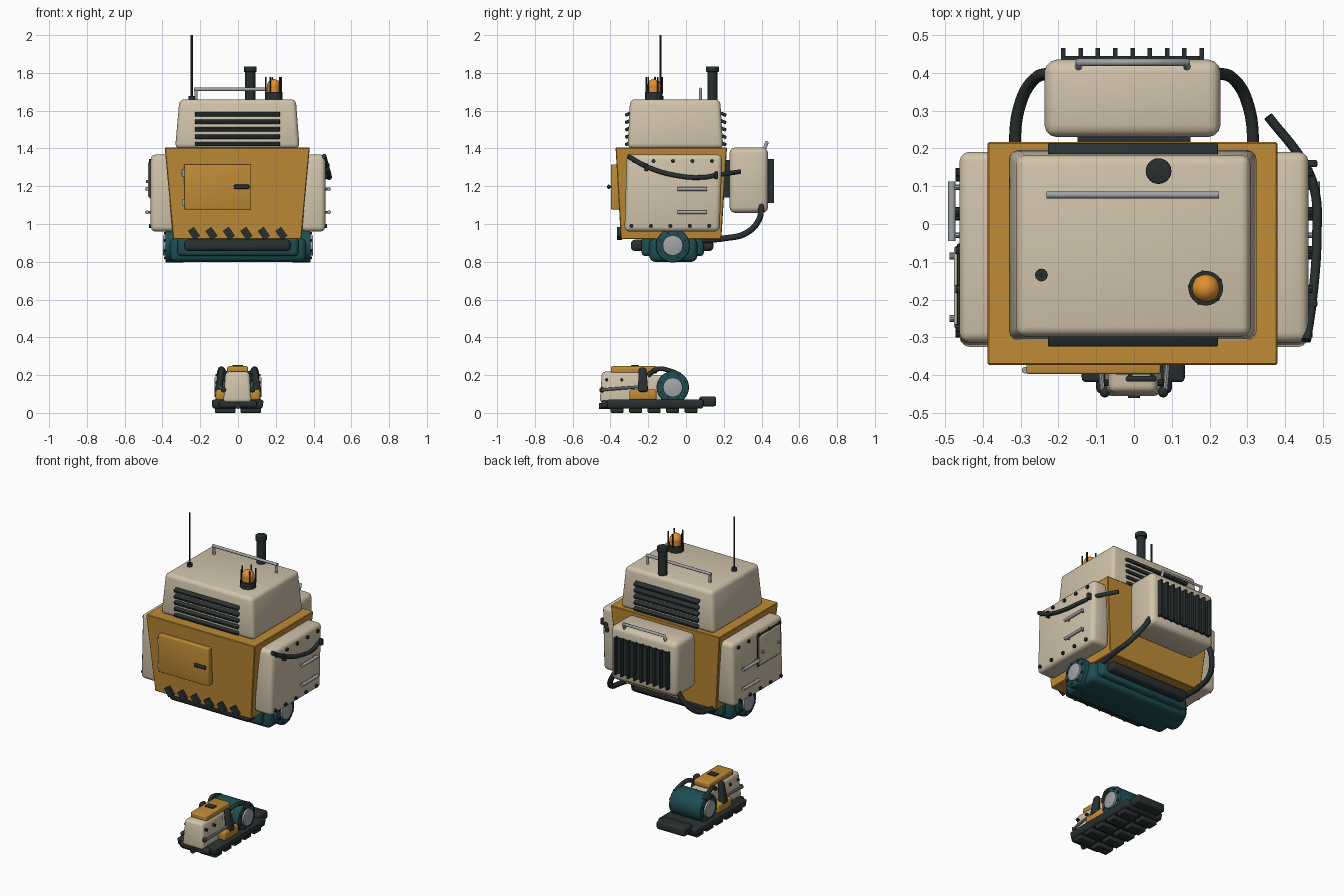
import bpy, bmesh, math
from mathutils import Matrix, Vector

if "Cube" in bpy.data.objects:
    bpy.data.objects.remove(bpy.data.objects["Cube"])


def material(name, r, g, b):
    m = bpy.data.materials.new(name)
    m.diffuse_color = (r, g, b, 1)
    m.use_nodes = True
    m.node_tree.nodes["Principled BSDF"].inputs["Base Color"].default_value = m.diffuse_color
    return m


CREAM = material("cream", 0.64, 0.55, 0.41)
OCHRE = material("ochre", 0.52, 0.26, 0.036)
DARK = material("charcoal", 0.022, 0.030, 0.030)
TEAL = material("teal", 0.013, 0.075, 0.085)
STEEL = material("steel", 0.36, 0.37, 0.38)
AMBER = material("amber", 0.75, 0.28, 0.03)


def finish(name, bm, mat):
    """Turn a bmesh into an object, smooth with sharp edges kept."""
    bmesh.ops.recalc_face_normals(bm, faces=bm.faces)
    for f in bm.faces:
        f.smooth = True
    for e in bm.edges:
        e.smooth = len(e.link_faces) == 2 and e.calc_face_angle(0) < math.radians(32)
    me = bpy.data.meshes.new(name)
    bm.to_mesh(me)
    bm.free()
    me.materials.append(mat)
    ob = bpy.data.objects.new(name, me)
    bpy.context.collection.objects.link(ob)
    return ob


def frustum(name, low, high, z0, z1, mat, bevel=0.0, rot=None, seg=3):
    """Tapered box; low and high are (x0, x1, y0, y1) rectangles."""
    bm = bmesh.new()
    rings = []
    for (x0, x1, y0, y1), z in ((low, z0), (high, z1)):
        rings.append([bm.verts.new(p) for p in ((x0, y0, z), (x1, y0, z), (x1, y1, z), (x0, y1, z))])
    a, b = rings
    bm.faces.new(a[::-1])
    bm.faces.new(b)
    for i in range(4):
        j = (i + 1) % 4
        bm.faces.new((a[i], a[j], b[j], b[i]))
    if bevel:
        bmesh.ops.bevel(bm, geom=bm.edges[:], offset=bevel, segments=seg, profile=0.5, affect='EDGES')
    if rot:
        c = Vector(((low[0] + low[1]) / 2, (low[2] + low[3]) / 2, (z0 + z1) / 2))
        bmesh.ops.rotate(bm, verts=bm.verts, cent=c, matrix=Matrix.Rotation(rot[0], 3, rot[1]))
    return finish(name, bm, mat)


def box(name, x0, x1, y0, y1, z0, z1, mat, bevel=0.0, rot=None):
    r = (min(x0, x1), max(x0, x1), y0, y1)
    return frustum(name, r, r, z0, z1, mat, bevel, rot)


def cyl(name, p, q, r, mat, sides=24, r2=None, bevel=0.0):
    """Cylinder or cone from point p to point q."""
    p, q = Vector(p), Vector(q)
    d = q - p
    bm = bmesh.new()
    bmesh.ops.create_cone(bm, cap_ends=True, segments=sides, radius1=r, radius2=r if r2 is None else r2, depth=d.length)
    if bevel:
        rim = [e for e in bm.edges if any(len(f.verts) > 4 for f in e.link_faces)]
        bmesh.ops.bevel(bm, geom=rim, offset=bevel, segments=2, profile=0.5, affect='EDGES')
    m = Matrix.Translation((p + q) / 2) @ Vector((0, 0, 1)).rotation_difference(d).to_matrix().to_4x4()
    bmesh.ops.transform(bm, verts=bm.verts, matrix=m)
    return finish(name, bm, mat)


def ball(name, c, r, mat):
    bm = bmesh.new()
    bmesh.ops.create_uvsphere(bm, u_segments=20, v_segments=12, radius=r)
    bmesh.ops.translate(bm, verts=bm.verts, vec=c)
    return finish(name, bm, mat)


def tube(name, pts, r, mat, smooth=True):
    """Round hose or bent rod through the points."""
    cu = bpy.data.curves.new(name, 'CURVE')
    cu.dimensions = '3D'
    cu.bevel_depth = r
    cu.bevel_resolution = 3
    cu.use_fill_caps = True
    cu.resolution_u = 8
    if smooth:
        sp = cu.splines.new('BEZIER')
        sp.bezier_points.add(len(pts) - 1)
        for bp, p in zip(sp.bezier_points, pts):
            bp.co = p
            bp.handle_left_type = bp.handle_right_type = 'AUTO'
    else:
        sp = cu.splines.new('POLY')
        sp.points.add(len(pts) - 1)
        for sp_p, p in zip(sp.points, pts):
            sp_p.co = (*p, 1)
    cu.materials.append(mat)
    ob = bpy.data.objects.new(name, cu)
    bpy.context.collection.objects.link(ob)
    bpy.context.view_layer.objects.active = ob
    ob.select_set(True)
    bpy.ops.object.convert(target='MESH')
    ob.select_set(False)
    return ob


# Main hull and upper cabin
frustum("hull", (-.343, .335, -.345, .187), (-.388, .38, -.373, .217), .92, 1.405, OCHRE, .004, seg=1)
frustum("cabin", (-.333, .326, -.309, .197), (-.31, .306, -.296, .181), 1.40, 1.66, CREAM, .024)

# Louvre slats on cabin front and back
for i in range(5):
    z = 1.425 + i * .039
    box("front_slat", -.228, .222, -.323, -.292, z - .009, z + .009, DARK, .004, (.4, 'X'))
    box("back_slat", -.228, .222, .181, .214, z - .009, z + .009, DARK, .004, (-.4, 'X'))

# Roof fittings
cyl("exhaust_pipe", (.065, .14, 1.65), (.065, .14, 1.81), .027, DARK)
cyl("exhaust_cap", (.065, .14, 1.805), (.065, .14, 1.835), .034, DARK, bevel=.004)
cyl("antenna_base", (-.245, -.135, 1.65), (-.245, -.135, 1.678), .017, DARK, 12)
cyl("antenna", (-.245, -.135, 1.67), (-.245, -.135, 2.0), .0055, DARK, 8)
cyl("roof_rail", (-.232, .077, 1.713), (.225, .077, 1.713), .009, STEEL, 12)
for x in (-.222, .215):
    cyl("roof_rail_post", (x, .077, 1.65), (x, .077, 1.713), .008, STEEL, 12)
cyl("beacon_base", (.19, -.17, 1.65), (.19, -.17, 1.70), .046, DARK)
cyl("beacon_lower", (.19, -.17, 1.70), (.19, -.17, 1.732), .036, AMBER)
ball("beacon_dome", (.19, -.17, 1.730), .037, AMBER)
for k in range(5):
    a = .5 + k * math.tau / 5
    x, y = .19 + .044 * math.cos(a), -.17 + .044 * math.sin(a)
    cyl("beacon_guard", (x, y, 1.69), (x, y, 1.778), .0045, DARK, 8)

# Front hatch with hinges, handle and hazard marks
box("hatch", -.285, .07, -.397, -.35, 1.077, 1.315, OCHRE, .005)
for z in (1.27, 1.115):
    cyl("hatch_hinge", (-.288, -.387, z - .018), (-.288, -.387, z + .018), .009, STEEL, 12)
box("hatch_handle", -.022, .06, -.417, -.402, 1.186, 1.208, DARK, .006)
for x in (-.01, .048):
    box("hatch_handle_post", x - .006, x + .006, -.41, -.39, 1.19, 1.204, DARK)
for i in range(6):
    x = -.233 + i * .0925
    box("hazard_mark", x - .019, x + .019, -.366, -.340, .921, .979, DARK, 0, (math.radians(-35), 'Y'))

# Side panels with bolts and grab bars
for s in (-1, 1):
    xa, xb = sorted((s * .335, s * .462))
    frustum("side_panel", (xa, xb, -.326, .178), (xa, xb, -.313, .192), .96, 1.368, CREAM, .026)
    for i in range(5):
        for z, y0 in ((1.333, -.275), (.99, -.289)):
            y = y0 + i * .103
            cyl("panel_bolt", (s * .455, y, z), (s * .472, y, z), .011, DARK, 8)
    for z in (1.185, 1.062):
        cyl("grab_bar", (s * .482, -.045, z), (s * .482, .112, z), .010, STEEL, 12)
        for y in (-.03, .097):
            cyl("grab_bar_post", (s * .45, y, z), (s * .482, y, z), .007, STEEL, 8)

# Left access plate with dark rim
box("access_rim", -.468, -.455, -.283, -.052, 1.135, 1.335, DARK, .003)
box("access_plate", -.476, -.455, -.275, -.06, 1.143, 1.327, CREAM, .004)
for y in (-.25, -.085):
    cyl("access_latch", (-.47, y, 1.225), (-.488, y, 1.225), .009, STEEL, 10)

# Right cable draped over the panel
tube("side_cable", [(.456, -.308, 1.36), (.472, -.2, 1.30), (.484, -.03, 1.253), (.478, .09, 1.247),
                    (.45, .16, 1.258), (.355, .285, 1.277)], .0125, DARK)
for y, z in ((-.21, 1.30), (.16, 1.258)):
    box("cable_clip", .45, .485, y - .009, y + .009, z - .02, z + .02, DARK, .004)

# Rear cooling pack with fins and handle
box("rear_pack", -.237, .229, .23, .435, 1.058, 1.405, CREAM, .032)
box("rear_mount", -.15, .15, .19, .25, 1.14, 1.34, DARK)
box("radiator_plate", -.19, .182, .42, .444, 1.115, 1.34, DARK)
for i in range(9):
    x = -.187 + i * .0458
    box("radiator_fin", x - .006, x + .006, .435, .466, 1.11, 1.345, DARK)
tube("rear_handle", [(-.147, .412, 1.39), (-.147, .428, 1.432), (.14, .428, 1.432), (.14, .412, 1.39)], .01, STEEL, False)
for s in (-1, 1):
    tube("rear_hose", [(s * .215, .40, 1.10), (s * .262, .385, 1.02), (s * .302, .315, .95),
                       (s * .315, .21, .925), (s * .30, .06, .912)], .016, DARK)

# Hip drive under the hull
box("hip_block", -.36, .36, -.195, .06, .80, .925, TEAL, .03)
box("hip_upper", -.32, .32, -.235, .095, .83, .93, TEAL, .02)
box("front_bumper", -.285, .28, -.292, -.215, .857, .917, DARK, .02)
box("back_bumper", -.285, .28, .075, .145, .857, .917, DARK, .02)
for s in (-1, 1):
    cyl("hip_drum", (s * .285, -.07, .886), (s * .385, -.07, .886), .09, TEAL, 32, bevel=.008)
    cyl("hip_disc", (s * .38, -.07, .886), (s * .397, -.07, .886), .054, STEEL, 24, bevel=.003)
    for k in range(8):
        a = (k + .5) * math.tau / 8
        y, z = -.07 + .071 * math.cos(a), .886 + .071 * math.sin(a)
        cyl("hip_bolt", (s * .38, y, z), (s * .391, y, z), .008, DARK, 6)

# Foot: sole, heel and tread
frustum("sole", (-.135, .13, -.415, .09), (-.14, .136, -.42, .095), .022, .07, DARK, .012)
box("heel_block", -.1, .1, .07, .16, .035, .087, DARK, .012)
box("toe_bumper", -.10, .10, -.448, -.39, .028, .066, DARK, .012)
for i in range(5):
    y = -.365 + i * .098
    for s in (-1, 1):
        box("tread_lug", s * .012, s * .122, y - .034, y + .034, .0, .03, DARK, .006)

# Foot: toe cover, top plate and ochre cheeks
frustum("toe_cover", (-.078, .072, -.457, -.21), (-.066, .06, -.445, -.21), .055, .218, CREAM, .018)
box("instep", -.07, .066, -.25, -.08, .06, .20, CREAM, .012)
box("top_plate", -.058, .054, -.398, -.152, .208, .247, OCHRE, .01)
box("top_plate_grip", -.03, .026, -.29, -.25, .24, .254, DARK, .004)
for s in (-1, 1):
    box("cheek", s * .06, s * .118, -.30, -.155, .065, .125, OCHRE, .014)
    frustum("ankle_strut", tuple(sorted((s * .085, s * .125))) + (-.255, -.20),
            tuple(sorted((s * .07, s * .1))) + (-.25, -.21), .11, .24, DARK, .012)
    tube("ankle_hose", [(s * .065, -.2, .20), (s * .085, -.15, .232), (s * .095, -.09, .225), (s * .10, -.03, .20)], .013, DARK)
    cyl("toe_rod", (s * .082, -.45, .122), (s * .10, -.22, .14), .008, STEEL, 10)
    ball("toe_rod_end", (s * .077, -.445, .122), .014, DARK)
    for y in (-.42, -.34):
        cyl("toe_bolt", (s * .06, y, .175), (s * .079, y, .175), .009, DARK, 8)
cyl("toe_pin", (0, -.46, .037), (0, -.38, .037), .016, DARK, 12)

# Ankle drive drum
cyl("ankle_drum", (-.112, -.07, .135), (.112, -.07, .135), .086, TEAL, 32, bevel=.008)
for s in (-1, 1):
    cyl("ankle_disc", (s * .11, -.07, .135), (s * .125, -.07, .135), .052, STEEL, 24, bevel=.003)
    for k in range(8):
        a = (k + .5) * math.tau / 8
        y, z = -.07 + .069 * math.cos(a), .135 + .069 * math.sin(a)
        cyl("ankle_bolt", (s * .108, y, z), (s * .118, y, z), .008, DARK, 6)
